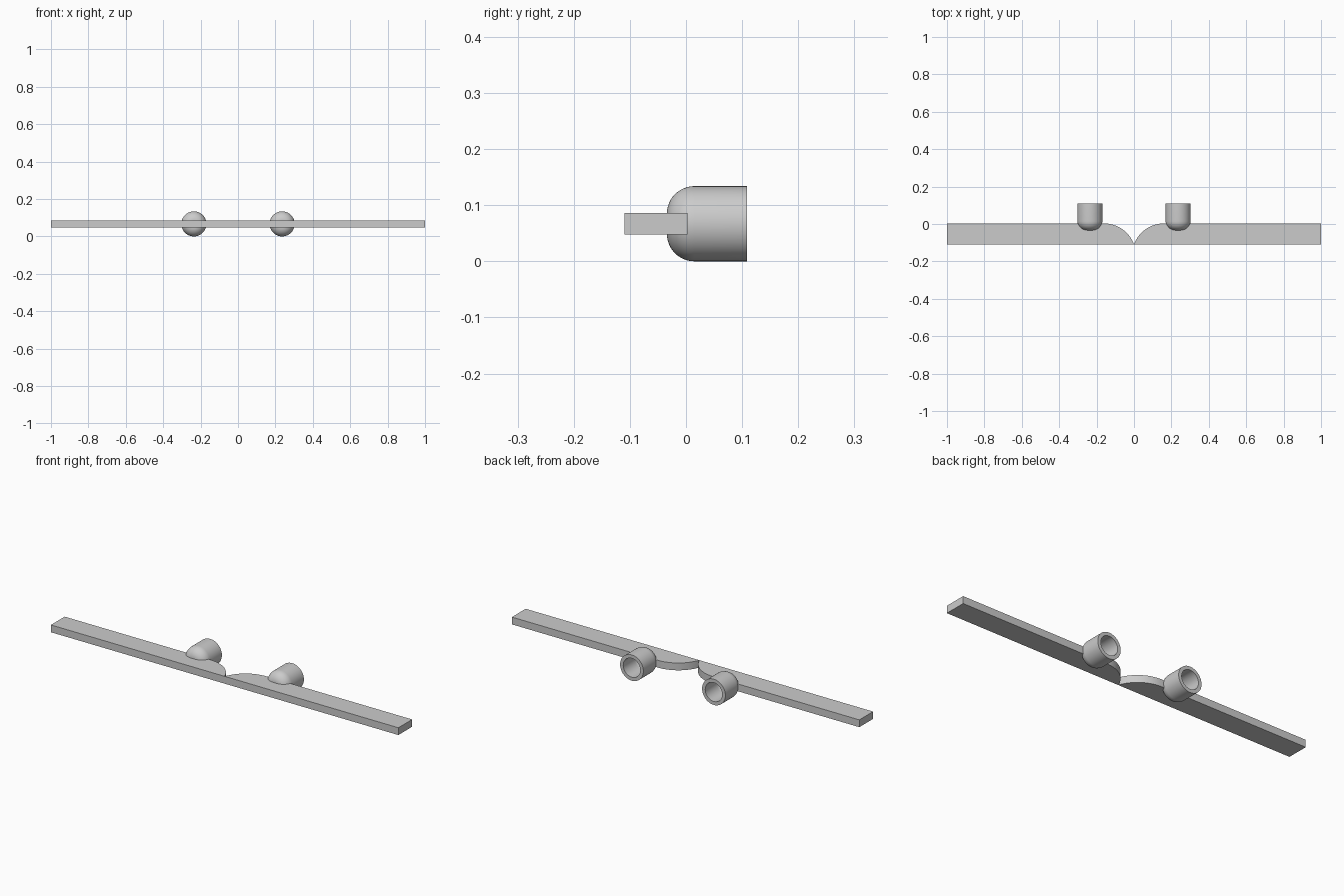
import bpy, bmesh, math

cube = bpy.data.objects.get("Cube")
if cube:
    bpy.data.objects.remove(cube, do_unlink=True)

grey = bpy.data.materials.new("plain grey")
grey.use_nodes = True
grey.diffuse_color = (0.6, 0.6, 0.6, 1)
grey.node_tree.nodes["Principled BSDF"].inputs["Base Color"].default_value = (0.6, 0.6, 0.6, 1)

FRONT, BACK = -0.11, 0.003
BAR_LOW, BAR_HIGH = 0.048, 0.086
CUP_X, CUP_R = 0.236, 0.067


def add_object(name, bm):
    bmesh.ops.recalc_face_normals(bm, faces=bm.faces)
    mesh = bpy.data.meshes.new(name)
    bm.to_mesh(mesh)
    bm.free()
    mesh.materials.append(grey)
    obj = bpy.data.objects.new(name, mesh)
    bpy.context.collection.objects.link(obj)
    bpy.ops.object.select_all(action="DESELECT")
    obj.select_set(True)
    bpy.context.view_layer.objects.active = obj
    bpy.ops.object.shade_smooth_by_angle(angle=math.radians(30))
    return obj


def arc(cx, cy, r, start, end, steps):
    angles = [start + (end - start) * i / steps for i in range(steps + 1)]
    return [(cx + r * math.cos(a), cy + r * math.sin(a)) for a in angles]


# Half bar: straight outer end, curved notch down to a point at the middle
def half_bar(name, side):
    run, drop = 0.16, BACK - FRONT
    r = (run ** 2 + drop ** 2) / (2 * drop)
    notch = arc(run, BACK - r, r, math.pi / 2, math.pi - math.asin((r - drop) / r), 20)
    outline = [(0.0, FRONT), (1.0, FRONT), (1.0, BACK)] + notch[:-1]
    bm = bmesh.new()
    face = bm.faces.new([bm.verts.new((side * x, y, BAR_LOW)) for x, y in outline])
    top = bmesh.ops.extrude_face_region(bm, geom=[face])["geom"]
    verts = [v for v in top if isinstance(v, bmesh.types.BMVert)]
    bmesh.ops.translate(bm, verts=verts, vec=(0, 0, BAR_HIGH - BAR_LOW))
    return add_object(name, bm)


# Hollow cup: profile of radius against depth, spun about the y direction
def cup(name, x):
    wall, fillet, tip, rim = 0.018, 0.049, -0.034, 0.109
    core, bend = CUP_R - fillet, tip + fillet
    outside = arc(core, bend, fillet, -math.pi / 2, 0, 12)
    inside = arc(core, bend, fillet - wall, 0, -math.pi / 2, 12)
    profile = [(0, tip)] + outside + [(CUP_R, rim), (CUP_R - wall, rim)]
    profile += inside + [(0, tip + wall)]
    bm = bmesh.new()
    verts = [bm.verts.new((x + r, y, CUP_R)) for r, y in profile]
    edges = [bm.edges.new(pair) for pair in zip(verts, verts[1:])]
    bmesh.ops.spin(bm, geom=verts + edges, cent=(x, 0, CUP_R), axis=(0, 1, 0),
                   angle=2 * math.pi, steps=48)
    bmesh.ops.remove_doubles(bm, verts=bm.verts, dist=0.00001)
    return add_object(name, bm)


for label, side in (("left", 1), ("right", -1)):
    half_bar(label + "_bar", side)
    cup(label + "_cup", side * CUP_X)
